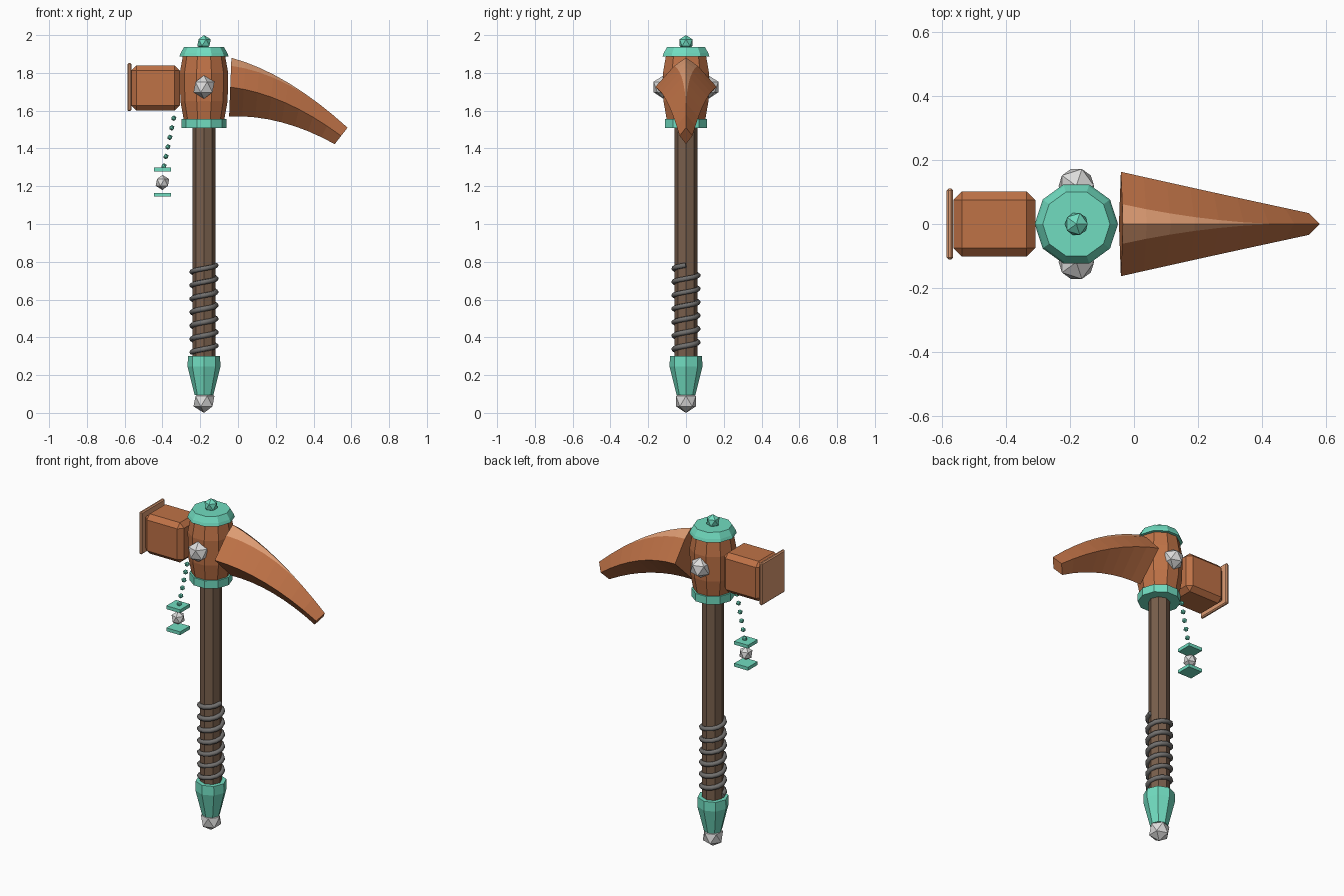
import bpy, bmesh
from math import pi, cos, sin
from mathutils import Vector, Matrix

if "Cube" in bpy.data.objects:
    bpy.data.objects.remove(bpy.data.objects["Cube"])

AXIS = -0.18  # x position of the shaft


def material(name, rgb):
    m = bpy.data.materials.new(name)
    m.use_nodes = True
    m.diffuse_color = (*rgb, 1)
    m.node_tree.nodes["Principled BSDF"].inputs["Base Color"].default_value = (*rgb, 1)
    return m


copper = material("copper", (0.52, 0.168, 0.062))
tan = material("light tan", (0.72, 0.33, 0.17))
teal = material("teal", (0.165, 0.72, 0.53))
wood = material("dark wood", (0.19, 0.115, 0.073))
cord = material("grey cord", (0.165, 0.16, 0.155))
stone = material("pale stone", (0.72, 0.715, 0.71))


def finish(name, bm, mat):
    bmesh.ops.recalc_face_normals(bm, faces=bm.faces)
    mesh = bpy.data.meshes.new(name)
    bm.to_mesh(mesh)
    bm.free()
    mesh.materials.append(mat)
    ob = bpy.data.objects.new(name, mesh)
    bpy.context.collection.objects.link(ob)
    return ob


def loft(name, rings, mat):
    """Skin a list of closed rings and cap both ends."""
    bm = bmesh.new()
    rows = [[bm.verts.new(p) for p in ring] for ring in rings]
    n = len(rows[0])
    for a, b in zip(rows, rows[1:]):
        for i in range(n):
            j = (i + 1) % n
            bm.faces.new((a[i], a[j], b[j], b[i]))
    bm.faces.new(rows[0])
    bm.faces.new(rows[-1])
    return finish(name, bm, mat)


def turned(name, profile, sides, mat):
    """Faceted solid around the shaft axis from (radius, z) pairs."""
    return loft(name, [[(AXIS + r * cos(2 * pi * i / sides), r * sin(2 * pi * i / sides), z)
                        for i in range(sides)] for r, z in profile], mat)


def gem(name, pos, r, mat):
    bm = bmesh.new()
    bmesh.ops.create_icosphere(bm, subdivisions=1, radius=r, matrix=Matrix.Translation(pos))
    return finish(name, bm, mat)


def box(name, pos, size, mat, bevel=0):
    bm = bmesh.new()
    bmesh.ops.create_cube(bm, size=1, matrix=Matrix.Translation(pos) @ Matrix.Diagonal((*size, 1)))
    ob = finish(name, bm, mat)
    if bevel:
        mod = ob.modifiers.new("chamfer", "BEVEL")
        mod.width = bevel
        mod.segments = 1
    return ob


# Shaft and pommel
turned("shaft", [(0.06, 0.28), (0.06, 1.53)], 8, wood)
turned("pommel_socket", [(0.05, 0.095), (0.087, 0.245), (0.085, 0.3)], 8, teal)
gem("pommel_gem", (AXIS, 0, 0.062), 0.062, stone)

# Spiral grip cord
curve = bpy.data.curves.new("grip_cord", "CURVE")
curve.dimensions = "3D"
curve.bevel_depth = 0.014
curve.bevel_resolution = 1
curve.use_fill_caps = True
spline = curve.splines.new("POLY")
turns, steps = 6.5, 78
spline.points.add(steps)
for i, p in enumerate(spline.points):
    t = i / steps
    a = 2 * pi * turns * t - pi
    p.co = (AXIS + 0.064 * cos(a), 0.064 * sin(a), 0.32 + 0.462 * t, 1)
curve.materials.append(cord)
bpy.context.collection.objects.link(bpy.data.objects.new("grip_cord", curve))

# Barrel head with its collars, finial and side studs
turned("head_barrel", [(0.105, 1.54), (0.125, 1.65), (0.128, 1.8), (0.11, 1.9)], 10, copper)
turned("lower_collar", [(0.118, 1.508), (0.118, 1.555)], 10, teal)
turned("top_cap", [(0.13, 1.888), (0.124, 1.905), (0.105, 1.938)], 10, teal)
gem("finial", (AXIS, 0, 1.96), 0.04, teal)
for side, y in (("front", -0.119), ("back", 0.119)):
    gem(side + "_stud", (AXIS, y, 1.725), 0.062, stone)

# Hammer block and striking plate
box("hammer_block", (-0.436, 0, 1.72), (0.256, 0.204, 0.24), copper, 0.027)
box("striking_plate", (-0.575, 0, 1.725), (0.02, 0.222, 0.255), tan, 0.006)


# Curved pick, lofted between its upper and lower edge curves
def bezier(t, a, b, c):
    return Vector(a).lerp(Vector(b), t).lerp(Vector(b).lerp(Vector(c), t), t)


rings = []
for i in range(9):
    t = i / 8
    top = bezier(t, (-0.035, 1.88), (0.26, 1.8), (0.58, 1.51))
    low = bezier(t, (-0.047, 1.57), (0.23, 1.58), (0.512, 1.423))
    wide = 0.163 + (0.034 - 0.163) * t
    ridge = max(0.02, 0.38 * (1 - t / 0.75))  # the ridge strip narrows to a point
    shoulder = top.lerp(low, 0.36 * ridge)
    wing = top.lerp(low, 0.5)
    outline = [(0, top), (ridge * wide, shoulder), (wide, wing),
               (0, low), (-wide, wing), (-ridge * wide, shoulder)]
    rings.append([(p.x, y, p.y) for y, p in outline])
pick = loft("pick_blade", rings, copper)

# Light strip on the pick's ridge: first and last face of each of the first six segments
pick.data.materials.append(tan)
for face in pick.data.polygons[:36]:
    if face.index % 6 in (0, 5):
        face.material_index = 1

# Hanging charm
start, end = Vector((-0.34, 0, 1.56)), Vector((-0.392, 0, 1.307))
for i in range(6):
    gem(f"chain_bead_{i + 1}", start.lerp(end, i / 5), 0.015, teal)
for name, z in (("upper", 1.288), ("lower", 1.155)):
    box(name + "_charm_plate", (-0.4, 0, z), (0.092, 0.092, 0.02), teal)
gem("charm_gem", (-0.4, 0, 1.22), 0.04, stone)
